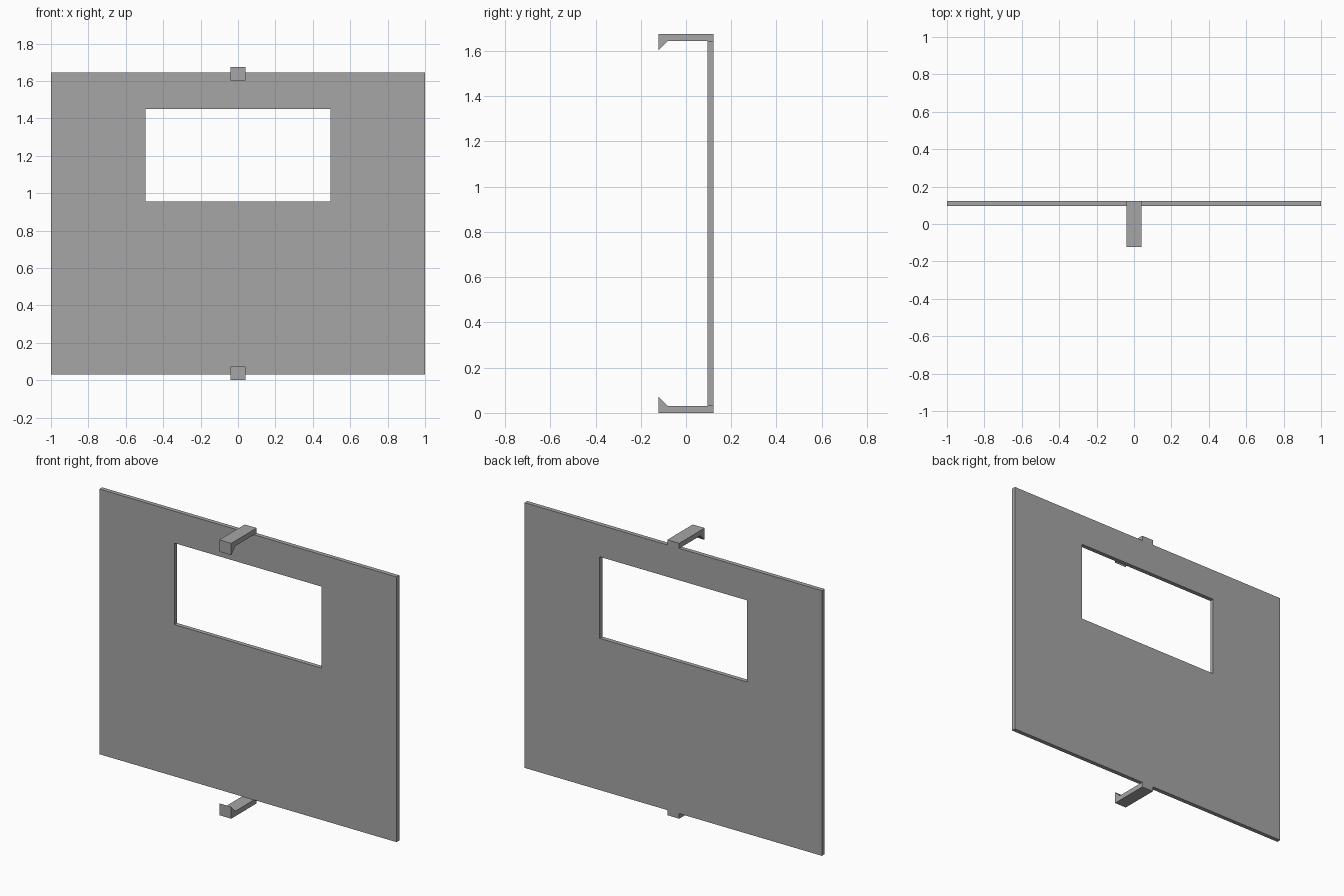
import bpy
import bmesh

if "Cube" in bpy.data.objects:
    bpy.data.objects.remove(bpy.data.objects["Cube"], do_unlink=True)

grey = bpy.data.materials.new("plain_grey")
grey.use_nodes = True
colour = (0.38, 0.38, 0.38, 1)
grey.diffuse_color = colour
grey.node_tree.nodes["Principled BSDF"].inputs["Base Color"].default_value = colour

BACK = 0.122
PANEL_FRONT = 0.096
HEIGHT = 1.675
ARM = 0.031
HOOK = 0.072


def finish(name, bm):
    bmesh.ops.recalc_face_normals(bm, faces=bm.faces)
    mesh = bpy.data.meshes.new(name)
    bm.to_mesh(mesh)
    bm.free()
    mesh.materials.append(grey)
    obj = bpy.data.objects.new(name, mesh)
    bpy.context.collection.objects.link(obj)


def extrude(bm, faces, offset):
    result = bmesh.ops.extrude_face_region(bm, geom=faces)
    verts = [g for g in result["geom"] if isinstance(g, bmesh.types.BMVert)]
    bmesh.ops.translate(bm, verts=verts, vec=offset)


# Panel: rectangular frame around the window, given thickness
bm = bmesh.new()
loops = []
for half, low, high in ((1, ARM, HEIGHT - ARM), (0.495, 0.954, 1.45)):
    corners = ((-half, low), (half, low), (half, high), (-half, high))
    loops.append([bm.verts.new((x, PANEL_FRONT, z)) for x, z in corners])
outer, inner = loops
ring = []
for i in range(4):
    j = (i + 1) % 4
    ring.append(bm.faces.new((outer[i], outer[j], inner[j], inner[i])))
extrude(bm, ring, (0, BACK - PANEL_FRONT, 0))
finish("window_panel", bm)


# Clips: arm with a bevelled hook at the front, mirrored top and bottom
profile = ((-BACK, 0), (BACK, 0), (BACK, ARM), (-0.081, ARM), (-BACK, HOOK))
for name, flip in (("bottom_clip", False), ("top_clip", True)):
    bm = bmesh.new()
    face = bm.faces.new([bm.verts.new((-0.04, y, HEIGHT - z if flip else z))
                         for y, z in profile])
    extrude(bm, [face], (0.08, 0, 0))
    finish(name, bm)
